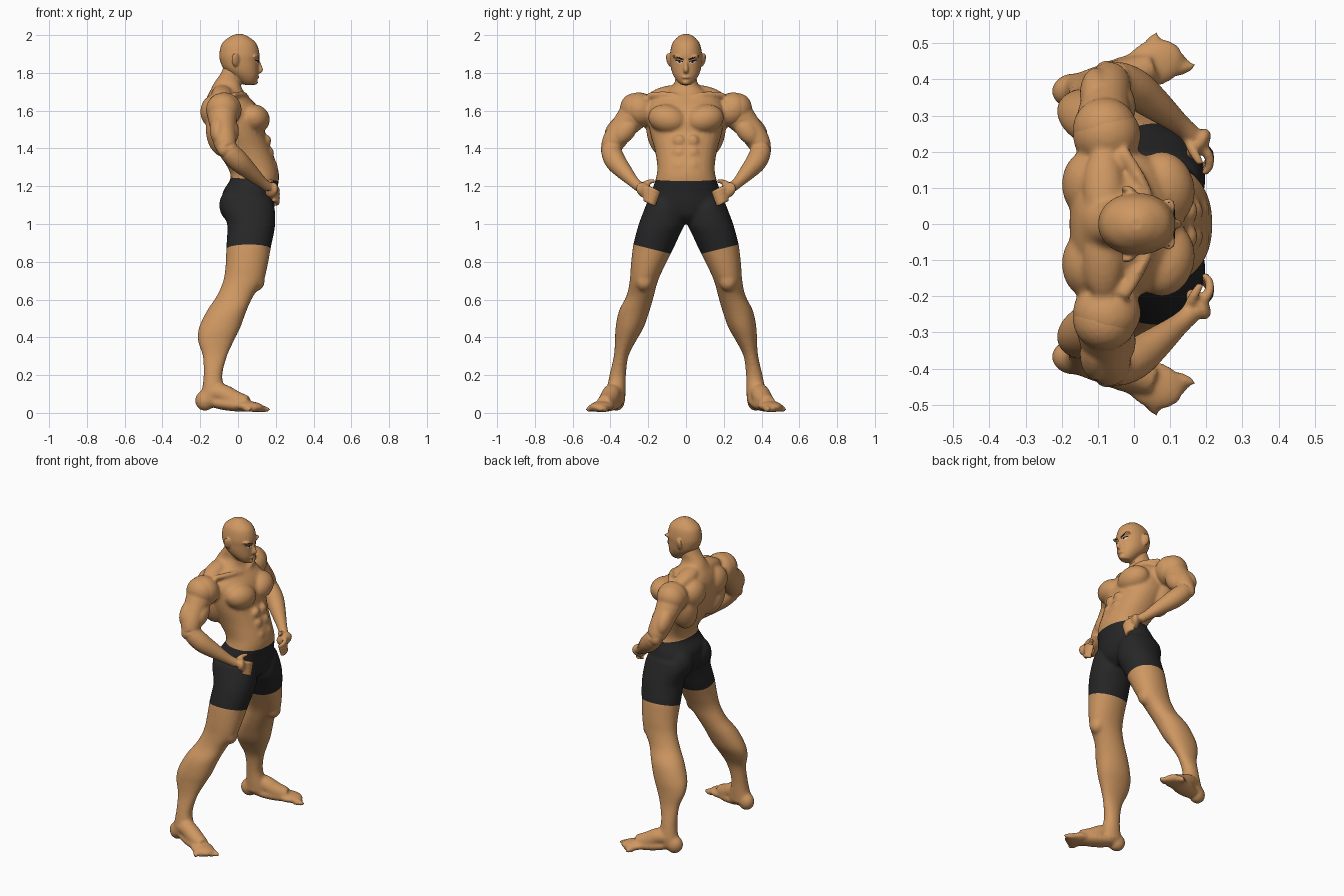
import bpy, bmesh, math
from mathutils import Vector, Matrix, Euler

if "Cube" in bpy.data.objects:
    bpy.data.objects.remove(bpy.data.objects["Cube"])


def material(name, rgb):
    m = bpy.data.materials.new(name)
    m.diffuse_color = (*rgb, 1)
    m.use_nodes = True
    m.node_tree.nodes["Principled BSDF"].inputs["Base Color"].default_value = m.diffuse_color
    return m


SKIN = material("skin", (0.62, 0.31, 0.12))
BLACK = material("black cloth", (0.02, 0.02, 0.021))
DARK = material("dark brow", (0.012, 0.009, 0.008))
WHITE = material("eye white", (0.75, 0.72, 0.68))


def smooth_rows(rows, n=4):
    """Catmull-Rom interpolation of a list of equal-length tuples."""
    out = []
    for i in range(len(rows) - 1):
        a, b, c, d = (rows[max(0, min(len(rows) - 1, i + k))] for k in (-1, 0, 1, 2))
        for j in range(n):
            t = j / n
            out.append([0.5 * (2*q + (r-p)*t + (2*p-5*q+4*r-s)*t*t + (3*q-p-3*r+s)*t**3)
                        for p, q, r, s in zip(a, b, c, d)])
    return out + [list(rows[-1])]


def loft(bm, rings):
    loops = [[bm.verts.new(p) for p in ring] for ring in rings]
    for a, b in zip(loops, loops[1:]):
        for i in range(len(a)):
            k = (i + 1) % len(a)
            bm.faces.new((a[i], a[k], b[k], b[i]))
    bm.faces.new(loops[0][::-1])
    bm.faces.new(loops[-1])


def stack(bm, rows, s=1, power=1.0, n=28):
    """Loft of level sections: z, x back, x front, y inner, y outer."""
    rings = []
    for z, xb, xf, yi, yo in smooth_rows(rows):
        ring = []
        for i in range(n):
            c, d = math.cos(2*math.pi*i/n), math.sin(2*math.pi*i/n)
            c, d = (math.copysign(abs(v) ** power, v) for v in (c, d))
            ring.append(((xb+xf)/2 + (xf-xb)/2*c, s*((yi+yo)/2 + (yo-yi)/2*d), z))
        rings.append(ring)
    loft(bm, rings)


def tube(bm, rows, s=1, n=20):
    """Round tube: x, y, z, radius."""
    rows = smooth_rows(rows)
    pts = [Vector((r[0], s*r[1], r[2])) for r in rows]
    rings = []
    for i, p in enumerate(pts):
        t = (pts[min(i+1, len(pts)-1)] - pts[max(i-1, 0)]).normalized()
        u = t.cross(Vector((0.6, 0.1*s, -0.8))).normalized()
        v = t.cross(u)
        rings.append([p + rows[i][3]*(u*math.cos(a) + v*math.sin(a))
                      for a in (2*math.pi*k/n for k in range(n))])
    loft(bm, rings)


def blob(bm, loc, rad, rot=(0, 0, 0), s=1):
    e = Euler([math.radians(a) for a in rot])
    m = Matrix.Translation(loc) @ e.to_matrix().to_4x4() @ Matrix.Diagonal((*rad, 1))
    m = Matrix.Diagonal((1, s, 1, 1)) @ m
    bmesh.ops.create_icosphere(bm, subdivisions=3, radius=1, matrix=m)


def fuse(name, bm, voxel, smooth):
    """Blend all overlapping pieces into one smooth skin."""
    bmesh.ops.recalc_face_normals(bm, faces=bm.faces)
    me = bpy.data.meshes.new(name)
    bm.to_mesh(me)
    bm.free()
    ob = bpy.data.objects.new(name, me)
    bpy.context.collection.objects.link(ob)
    r = ob.modifiers.new("fuse", "REMESH")
    r.mode, r.voxel_size = "VOXEL", voxel
    sm = ob.modifiers.new("soften", "SMOOTH")
    sm.factor, sm.iterations = 0.5, smooth
    dg = bpy.context.evaluated_depsgraph_get()
    ob.data = bpy.data.meshes.new_from_object(ob.evaluated_get(dg))
    ob.modifiers.clear()
    ob.data.materials.clear()
    ob.data.materials.append(SKIN)
    ob.data.shade_smooth()
    return ob


# Torso and neck
bm = bmesh.new()
torso = [(1.0, -.02, .13, .07), (1.04, -.05, .175, .13), (1.1, -.08, .195, .19), (1.17, -.08, .205, .182),
         (1.24, -.04, .217, .16), (1.3, -.055, .21, .152), (1.39, -.115, .178, .165),
         (1.48, -.155, .145, .19), (1.55, -.175, .135, .2), (1.62, -.178, .105, .2),
         (1.67, -.165, .06, .165), (1.71, -.145, .025, .095), (1.75, -.125, .015, .06),
         (1.8, -.09, .025, .056), (1.85, -.07, .03, .05)]
stack(bm, [(z, b, f, -w, w) for z, b, f, w in torso], power=.9)

leg = [(1.13, -.08, .18, .03, .2), (1.08, -.085, .195, .012, .22), (1.0, -.058, .197, .008, .25),
       (.94, -.058, .188, .035, .267), (.88, -.062, .175, .062, .281), (.78, -.066, .157, .112, .292),
       (.7, -.078, .135, .148, .298), (.62, -.112, .082, .17, .315), (.54, -.165, .045, .193, .355),
       (.45, -.207, .012, .225, .373), (.38, -.212, -.022, .265, .376), (.3, -.187, -.058, .305, .382),
       (.2, -.182, -.083, .318, .405), (.12, -.192, -.07, .32, .42), (.06, -.21, -.06, .322, .42)]
for s in (1, -1):
    stack(bm, leg, s, .95)
    # Chest, shoulder, back and seat muscles
    blob(bm, (.085, .098, 1.555), (.083, .105, .078), (12, 0, 12), s)
    blob(bm, (-.075, .245, 1.605), (.095, .088, .095), (-30, 0, 0), s)
    blob(bm, (-.125, .11, 1.595), (.075, .095, .09), s=s)
    blob(bm, (-.09, .14, 1.48), (.08, .068, .13), (-12, -10, 0), s)
    blob(bm, (-.085, .105, 1.69), (.055, .11, .04), (-14, 0, 0), s)
    blob(bm, (-.01, .09, 1.1), (.09, .09, .1), s=s)
    tube(bm, [(.045, .015, 1.665, .015), (.03, .1, 1.685, .016), (-.03, .2, 1.68, .018)], s)
    # Stomach muscles
    for x, z in ((.163, 1.44), (.178, 1.375), (.197, 1.305)):
        blob(bm, (x - .008, .035, z), (.021, .033, .032), s=s)
    # Kneecap
    blob(bm, (.10, .222, .7), (.042, .048, .055), s=s)
    # Foot and toes
    blob(bm, (-.175, .37, .065), (.053, .046, .055), (0, 0, 15), s)
    path = [(-.17, .37, .1, .04), (-.09, .39, .105, .05), (-.02, .41, .07, .05), (.05, .435, .05, .04)]
    tube(bm, path, s)
    blob(bm, (-.04, .405, .045), (.15, .055, .035), (0, 6, 20), s)
    blob(bm, (.055, .445, .035), (.085, .065, .028), (0, 4, 20), s)
    for i in range(5):
        blob(bm, (.132 - .021*i, .428 + .02*i, .02), (.042 - .003*i, .016 - .001*i, .018), (0, 4, 20 + 7*i), s)
body = fuse("body", bm, .009, 7)

# Shorts: cut the waist and hem edges, then colour the faces between them
WAIST, HEM = 1.243, .822
bm = bmesh.new()
bm.from_mesh(body.data)
for co, no in (((0, 0, WAIST), (.07, 0, 1)), ((0, 0, HEM), (0, -.25, 1)), ((0, 0, HEM), (0, .25, 1))):
    bmesh.ops.bisect_plane(bm, geom=bm.verts[:] + bm.edges[:] + bm.faces[:], plane_co=co, plane_no=no)
for f in bm.faces:
    c = f.calc_center_median()
    f.material_index = int(c.z > HEM + .25*abs(c.y) and c.z + .07*c.x < WAIST)
    f.smooth = True
bm.to_mesh(body.data)
bm.free()
body.data.materials.append(BLACK)

# Arms with hands on the hips
for s, side in ((1, "left"), (-1, "right")):
    bm = bmesh.new()
    tube(bm, [(-.08, .2, 1.62, .07), (-.082, .26, 1.59, .083), (-.08, .325, 1.52, .07), (-.072, .375, 1.45, .064),
              (-.055, .396, 1.395, .055), (0, .375, 1.335, .056), (.06, .33, 1.28, .045),
              (.125, .277, 1.222, .03), (.16, .245, 1.195, .028)], s)
    blob(bm, (-.08, .262, 1.605), (.09, .085, .092), (-40, 0, 0), s)
    blob(bm, (-.045, .325, 1.49), (.05, .055, .085), (40, 0, 0), s)
    blob(bm, (-.105, .36, 1.5), (.045, .058, .09), (40, 0, 0), s)
    blob(bm, (-.075, .42, 1.395), (.035, .032, .04), s=s)
    # Palm, fingers and thumb
    blob(bm, (.178, .222, 1.18), (.026, .05, .04), (25, 0, -35), s)
    for i in range(4):
        z = 1.195 - .021*i
        tube(bm, [(.185, .22, z, .014), (.207, .188 + .003*i, z - .01, .014),
                  (.208, .16 + .006*i, z - .022, .0125), (.193, .137 + .008*i, z - .03, .009)], s, 10)
    tube(bm, [(.15, .235, 1.2, .016), (.165, .2, 1.222, .014), (.185, .165, 1.228, .01)], s, 10)
    fuse(side + "_arm", bm, .007, 4)

# Head
bm = bmesh.new()
head = [(2.005, -.01, .025, .018), (1.99, -.045, .058, .045), (1.955, -.085, .098, .073),
        (1.9, -.099, .114, .085), (1.86, -.094, .111, .084), (1.82, -.075, .109, .079),
        (1.785, -.035, .107, .066), (1.755, .005, .098, .046), (1.737, .03, .086, .026)]
stack(bm, [(z, b, f, -w, w) for z, b, f, w in head], power=.95)
tube(bm, [(-.04, 0, 1.72, .05), (-.025, 0, 1.78, .052), (-.015, 0, 1.84, .05)])
tube(bm, [(.105, 0, 1.868, .008), (.114, 0, 1.84, .01), (.12, 0, 1.816, .013), (.106, 0, 1.806, .012)])
blob(bm, (.1, 0, 1.777), (.014, .024, .008))
blob(bm, (.088, 0, 1.75), (.018, .02, .014))
for s in (1, -1):
    blob(bm, (-.012, .088, 1.868), (.024, .013, .038), (-12, -12, -25), s)
    blob(bm, (.088, .038, 1.882), (.024, .036, .01), (12, 0, -25), s)
head = fuse("head", bm, .005, 4)


def decal(name, outline, mat, lift, s):
    """Thin painted patch laid onto the face, outline in y and z."""
    cy, cz = (sum(p[k] for p in outline) / len(outline) for k in (0, 1))
    pts = [(cy, cz)] + outline
    co = [head.ray_cast((.5, s*y, z), (-1, 0, 0))[1] + Vector((lift, 0, 0)) for y, z in pts]
    n = len(outline)
    faces = [(0, 1 + i, 1 + (i+1) % n)[::s] for i in range(n)]
    me = bpy.data.meshes.new(name)
    me.from_pydata(co, [], faces)
    me.materials.append(mat)
    ob = bpy.data.objects.new(name, me)
    bpy.context.collection.objects.link(ob)


# Eyes and eyebrows
for s, side in ((1, "left"), (-1, "right")):
    decal(side + "_eyebrow", [(.012, 1.866), (.035, 1.873), (.062, 1.889), (.06, 1.896), (.034, 1.882), (.012, 1.875)],
          DARK, .003, s)
    decal(side + "_eye", [(.02, 1.853), (.035, 1.849), (.052, 1.858), (.05, 1.865), (.02, 1.86)], WHITE, .002, s)
    decal(side + "_eyelid", [(.016, 1.857), (.034, 1.861), (.056, 1.862), (.055, 1.87), (.034, 1.868), (.016, 1.862)],
          DARK, .003, s)
    decal(side + "_pupil", [(.03, 1.852), (.038, 1.852), (.039, 1.863), (.03, 1.862)], DARK, .004, s)
